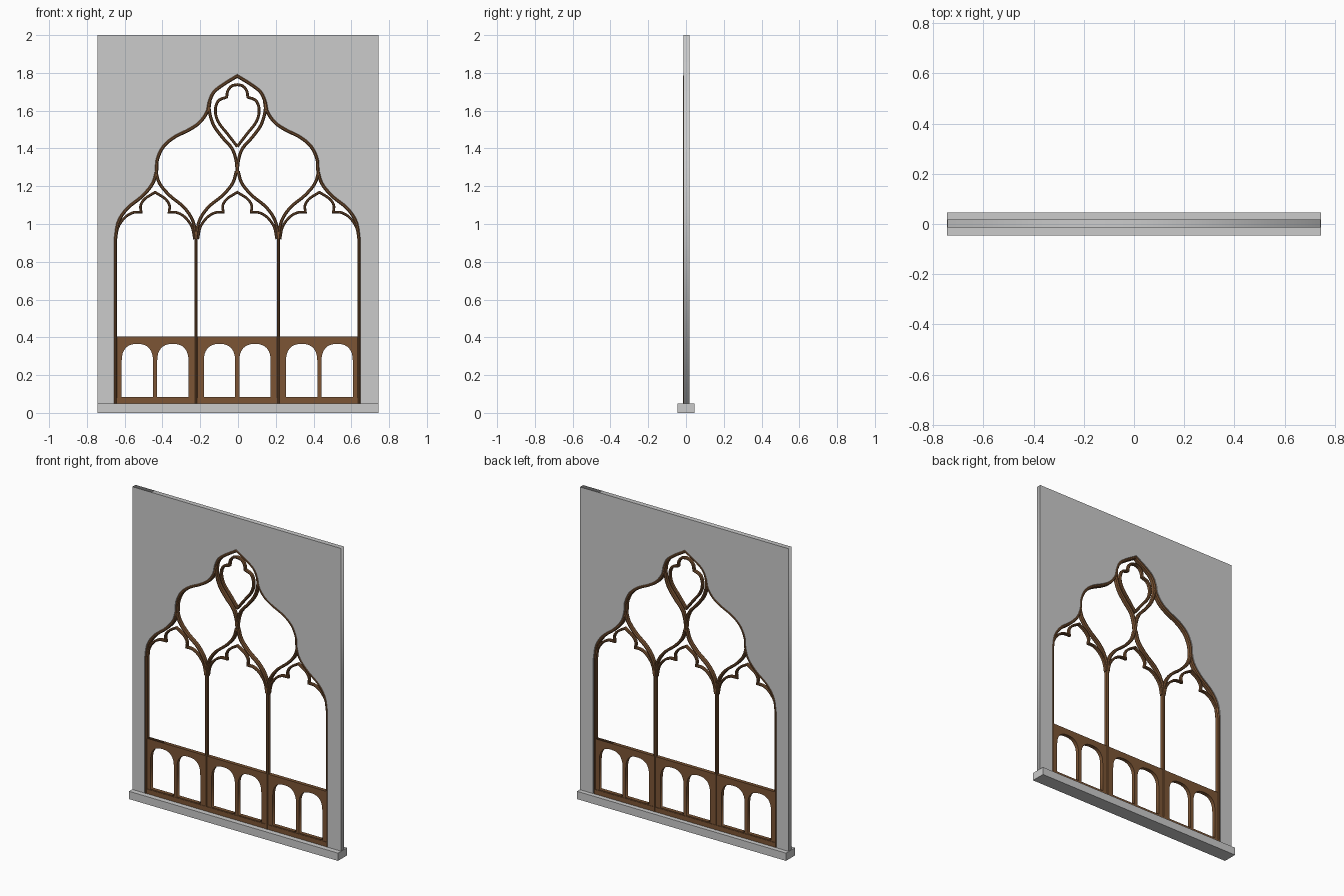
import bpy, bmesh, math
from mathutils import Vector

if "Cube" in bpy.data.objects:
    bpy.data.objects.remove(bpy.data.objects["Cube"])

CX, CY = -0.004, 0.002        # centre of the window in the wall
wood = bpy.data.materials.new("brown_wood")
wood.diffuse_color = (0.2, 0.09, 0.035, 1)
wood.use_nodes = True
wood.node_tree.nodes["Principled BSDF"].inputs["Base Color"].default_value = wood.diffuse_color


def smooth(pts, n=6):
    """Catmull-Rom curve through a few points."""
    p = [Vector(q) for q in pts]
    p = [p[0] * 2 - p[1]] + p + [p[-1] * 2 - p[-2]]
    out = []
    for i in range(1, len(p) - 2):
        a, b, c, d = p[i - 1:i + 3]
        for k in range(n):
            t = k / n
            out.append(0.5 * (2 * b + (c - a) * t + (2 * a - 5 * b + 4 * c - d) * t * t
                              + (3 * b - a - 3 * c + d) * t ** 3))
    return out + [p[-2]]


def mirrored(pts, mx=0.0):
    """Left half plus its reflection about x = mx."""
    return pts + [Vector((2 * mx - p.x, p.y)) for p in reversed(pts[:-1])]


def finish(ob, mat):
    if mat:
        ob.data.materials.append(mat)
    bpy.ops.object.select_all(action='DESELECT')
    ob.select_set(True)
    bpy.context.view_layer.objects.active = ob


def rib(name, path, n0, n1, depth):
    """Sweep a chamfered bar along an (x, z) path."""
    path = [Vector(p) for p in path]
    c, w = 0.3 * (n1 - n0), depth * 0.6
    prof = [(n0, -w), (n0 + c, -depth), (n1 - c, -depth), (n1, -w),
            (n1, w), (n1 - c, depth), (n0 + c, depth), (n0, w)]
    bm = bmesh.new()
    rings = []
    for i, p in enumerate(path):
        ta = (p - path[i - 1]).normalized() if i else (path[1] - p).normalized()
        tb = (path[i + 1] - p).normalized() if i < len(path) - 1 else ta
        t = (ta + tb).normalized()
        k = 1 / max(t.dot(ta), 0.56)
        rings.append([bm.verts.new((CX + p.x + t.y * n * k, CY + y, p.y - t.x * n * k))
                      for n, y in prof])
    for a, b in zip(rings, rings[1:]):
        for j in range(8):
            bm.faces.new((a[j], a[j - 1], b[j - 1], b[j]))
    bm.faces.new(rings[0])
    bm.faces.new(rings[-1][::-1])
    bmesh.ops.recalc_face_normals(bm, faces=bm.faces)
    me = bpy.data.meshes.new(name)
    bm.to_mesh(me)
    bm.free()
    ob = bpy.data.objects.new(name, me)
    bpy.context.collection.objects.link(ob)
    finish(ob, wood)
    bpy.ops.object.shade_smooth_by_angle(angle=math.radians(30))


def plate(name, loops, depth, mat=None):
    """Flat upright plate from closed (x, z) outlines; inner ones are holes."""
    cu = bpy.data.curves.new(name, 'CURVE')
    cu.dimensions, cu.fill_mode, cu.extrude = '2D', 'BOTH', depth
    for loop in loops:
        s = cu.splines.new('POLY')
        s.points.add(len(loop) - 1)
        for pt, (x, z) in zip(s.points, loop):
            pt.co = (x, z, 0, 1)
        s.use_cyclic_u = True
    ob = bpy.data.objects.new(name, cu)
    bpy.context.collection.objects.link(ob)
    ob.rotation_euler.x = math.pi / 2
    ob.location.y = CY
    finish(ob, mat)
    bpy.ops.object.convert(target='MESH')


def box(name, lo, hi, mat=None):
    bpy.ops.mesh.primitive_cube_add(size=1, location=[(a + b) / 2 for a, b in zip(lo, hi)])
    ob = bpy.context.object
    ob.name = name
    ob.scale = [b - a for a, b in zip(lo, hi)]
    finish(ob, mat)


# stepped ogee outline of the whole opening
arch = [(0, .92), (.016, 1.013), (.064, 1.087), (.143, 1.152), (.196, 1.215), (.217, 1.28)]
left = [(-.653, .05)] + smooth([(x - .653, z) for x, z in arch] + [
    (-.431, 1.342), (-.40, 1.411), (-.341, 1.464), (-.257, 1.507), (-.204, 1.544),
    (-.167, 1.597), (-.155, 1.65), (-.13, 1.703), (-.078, 1.745), (0, 1.793)])
left[0] = Vector(left[0])
outline = mirrored(left)

# wall and sill
hole = [(p.x + CX, p.y) for p in outline]
plate("wall", [[(-.743, .05), (-.743, 2), (.743, 2), (.743, .05)] + hole[::-1]], 0.016)
box("sill", (-.745, -.046, 0), (.745, .046, .05))

# outer frame
rib("outer_frame", outline, 0, .017, .0168)

# mullions and reticulated ribs
W, D = .0085, .0165
for s in (-1, 1):
    m = s * .218
    rib("mullion", [(m, .05), (m, .96)], -W, W, D)
    for d in (-1, 1):
        rib("arch_rib", smooth([(m + d * x * .985, z) for x, z in arch]), -W, W, D)
    rib("upper_rib", smooth([(0, 1.27), (s * .006, 1.335), (s * .028, 1.4), (s * .08, 1.46),
                             (s * .126, 1.525), (s * .148, 1.6), (s * .145, 1.65)]), -W, W, D)

# cusped inner arches of the three lights
for i in (-1, 0, 1):
    x0 = i * .435 - .217
    foot = smooth([(x0 + .008, .92), (x0 + .022, .985), (x0 + .058, 1.035),
                   (x0 + .10, 1.06), (x0 + .143, 1.063)])
    lobe = smooth([(x0 + .143, 1.063), (x0 + .141, 1.10), (x0 + .165, 1.135), (x0 + .217, 1.168)])
    rib("cusped_arch", mirrored(foot + lobe[1:], x0 + .217), -.007, .007, .012)

# foiled ring in the top light
side = smooth([(0, 1.41), (-.05, 1.475), (-.10, 1.54), (-.116, 1.60), (-.10, 1.652), (-.056, 1.672)])
top = smooth([(-.056, 1.672), (-.05, 1.705), (-.03, 1.73), (0, 1.738)])
rib("foiled_ring", mirrored(side + top[1:]), -.0075, .0075, .013)


# lower panel with six round-headed openings
def opening(x, w=.083, z0=.085, spring=.27, h=.095):
    pts = [(x - w, z0), (x + w, z0)]
    for k in range(17):
        a = math.pi * k / 16
        c, s = math.cos(a), math.sin(a)
        pts.append((x + w * math.copysign(abs(c) ** .8, c), spring + h * max(s, 0) ** .8))
    return pts


frame = [(CX - .64, .05), (CX + .64, .05), (CX + .64, .405), (CX - .64, .405)]
holes = [opening(CX + i * .435 + s * .094) for i in (-1, 0, 1) for s in (-1, 1)]
plate("lower_panel", [frame] + holes, .012, wood)
box("bottom_rail", (CX - .64, CY - .015, .05), (CX + .64, CY + .015, .08), wood)
